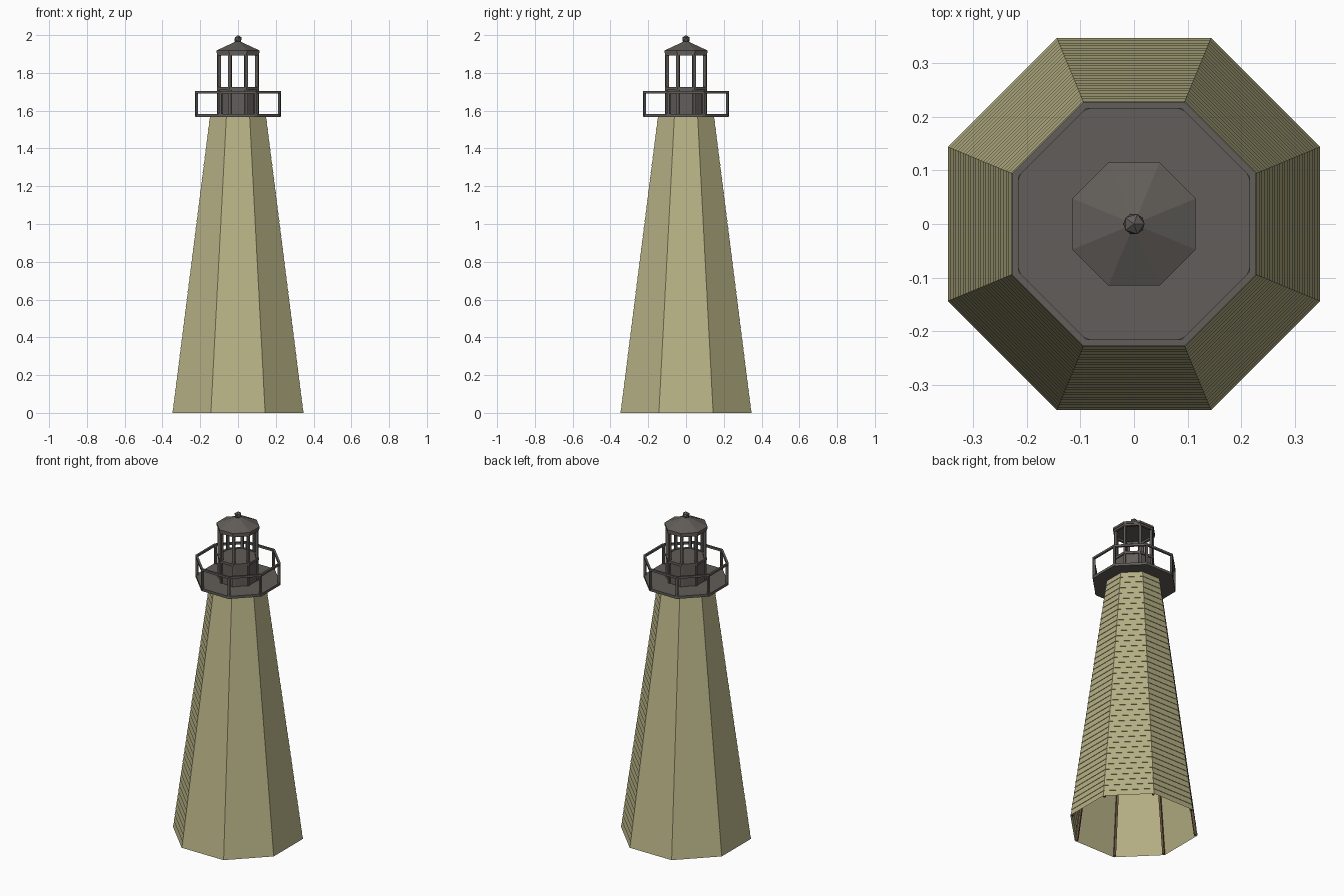
import bpy, bmesh
from math import pi, cos, sin
from mathutils import Vector

if "Cube" in bpy.data.objects:
    bpy.data.objects.remove(bpy.data.objects["Cube"])

SIDES = 8
COS = cos(pi / SIDES)


def material(name, color):
    m = bpy.data.materials.new(name)
    m.diffuse_color = (*color, 1)
    m.use_nodes = True
    m.node_tree.nodes["Principled BSDF"].inputs["Base Color"].default_value = m.diffuse_color
    return m


siding = material("siding", (0.46, 0.43, 0.23))
iron = material("dark_iron", (0.12, 0.11, 0.10))
timber = material("timber", (0.16, 0.09, 0.06))


def finish(name, bm, mat, fix_normals=True):
    if fix_normals:
        bmesh.ops.recalc_face_normals(bm, faces=bm.faces)
    me = bpy.data.meshes.new(name)
    bm.to_mesh(me)
    bm.free()
    me.materials.append(mat)
    ob = bpy.data.objects.new(name, me)
    bpy.context.collection.objects.link(ob)
    return ob


def loft(name, profile, mat, caps=False, closed=False):
    """Octagonal sweep of (apothem, z) pairs, flat side facing front."""
    bm = bmesh.new()
    rings = []
    for a, z in profile:
        rings.append([bm.verts.new((a / COS * cos(pi / 8 + k * pi / 4),
                                    a / COS * sin(pi / 8 + k * pi / 4), z))
                      for k in range(SIDES)])
    pairs = list(zip(rings, rings[1:]))
    if closed:
        pairs.append((rings[-1], rings[0]))
    for lo, hi in pairs:
        for k in range(SIDES):
            n = (k + 1) % SIDES
            bm.faces.new((lo[k], lo[n], hi[n], hi[k]))
    if caps:
        bm.faces.new(rings[0][::-1])
        bm.faces.new(rings[-1])
    return finish(name, bm, mat, caps or closed)


def corner_posts(name, a0, z0, a1, z1, t, mat):
    """Eight square posts just inside the octagon corners, may lean inward."""
    bm = bmesh.new()
    for k in range(SIDES):
        ang = pi / 8 + k * pi / 4
        out = Vector((cos(ang), sin(ang), 0))
        side = Vector((-sin(ang), cos(ang), 0))
        geo = bmesh.ops.create_cube(bm, size=1)
        for v in geo["verts"]:
            a, z = (a0, z0) if v.co.z < 0 else (a1, z1)
            r = a / COS - 0.72 * t + v.co.x * t
            v.co = out * r + side * (v.co.y * t) + Vector((0, 0, z))
    return finish(name, bm, mat)


def band(name, a, width, z0, z1, mat):
    return loft(name, [(a - width, z0), (a, z0), (a, z1), (a - width, z1)],
                mat, closed=True)


# Tapered tower of overlapping clapboards, open underneath
TOP, COURSES, LAP = 1.57, 42, 0.003
half_width = lambda z: 0.348 - 0.198 * z / TOP
profile = []
for i in range(COURSES):
    z0, z1 = TOP * i / COURSES, TOP * (i + 1) / COURSES
    profile += [(half_width(z0), z0), (half_width(z1) - LAP, z1)]
loft("tower_siding", profile, siding)
corner_posts("tower_corner_posts", 0.343, 0, 0.145, TOP, 0.012, timber)

# Gallery deck and railing
loft("gallery_deck", [(0.226, 1.566), (0.226, 1.582)], iron, caps=True)
corner_posts("railing_posts", 0.228, 1.57, 0.228, 1.70, 0.013, iron)
band("railing_top", 0.228, 0.012, 1.691, 1.704, iron)

# Lantern room: solid lower wall, open window frames
loft("lantern_wall", [(0.104, 1.58), (0.104, 1.722)], iron, caps=True)
corner_posts("lantern_posts", 0.111, 1.58, 0.111, 1.90, 0.015, iron)
band("lantern_sill", 0.111, 0.014, 1.71, 1.725, iron)
band("lantern_head", 0.111, 0.014, 1.893, 1.907, iron)

# Roof with ball finial
loft("roof", [(0.115, 1.905), (0.115, 1.918), (0.008, 1.968)], iron, caps=True)
bm = bmesh.new()
bmesh.ops.create_icosphere(bm, subdivisions=1, radius=0.022)
bmesh.ops.translate(bm, verts=bm.verts, vec=(0, 0, 1.978))
finish("roof_finial", bm, iron)
